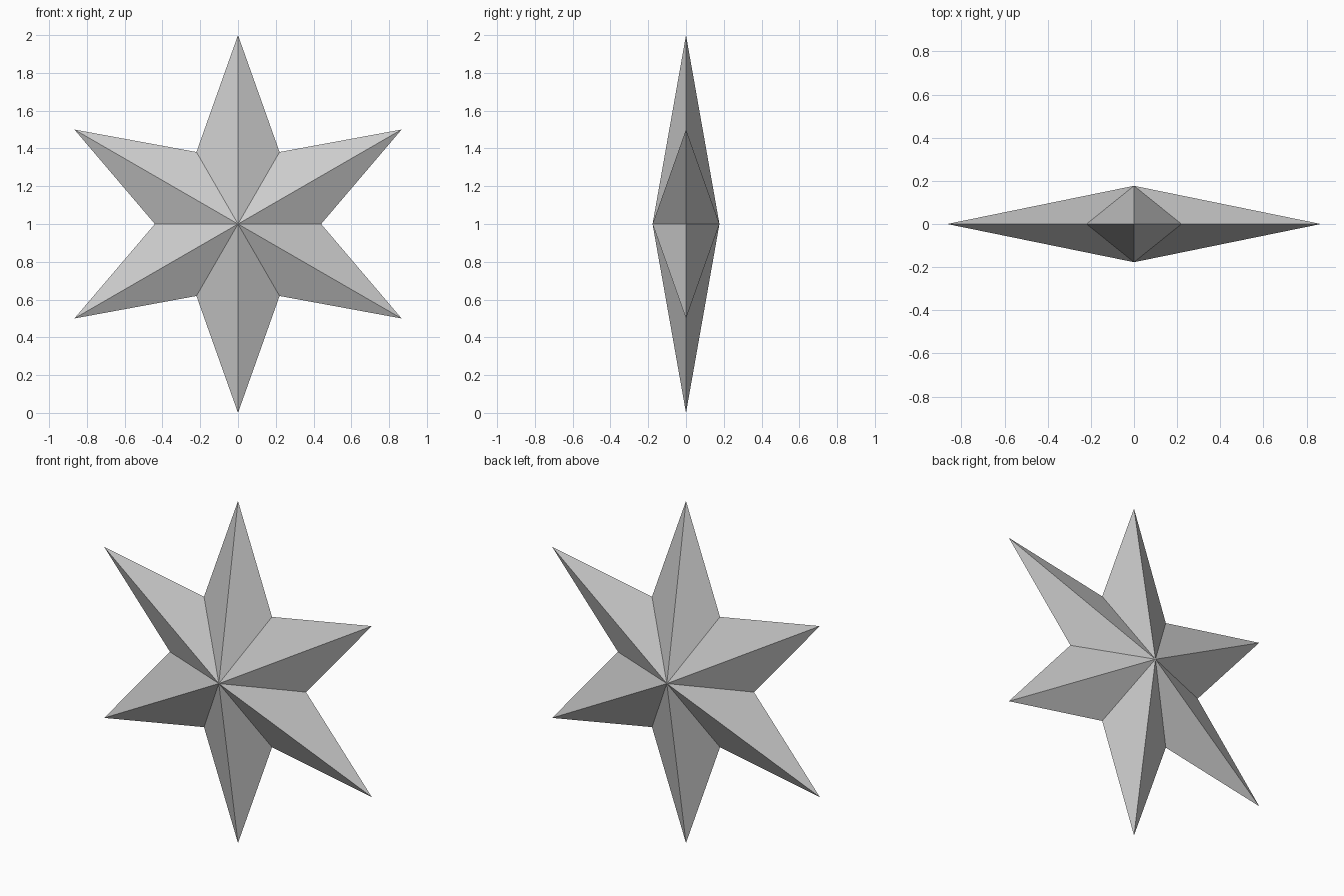
import bpy
import bmesh
from math import sin, cos, pi

POINTS = 6
OUTER, INNER, HALF_DEPTH = 1.0, 0.44, 0.177

cube = bpy.data.objects.get("Cube")
if cube:
    bpy.data.objects.remove(cube, do_unlink=True)

# Single plain grey
grey = bpy.data.materials.new("plain_grey")
grey.use_nodes = True
colour = (0.6, 0.6, 0.6, 1.0)
grey.diffuse_color = colour
grey.node_tree.nodes["Principled BSDF"].inputs["Base Color"].default_value = colour

# Star outline: alternating tips and notches, first tip straight up
bm = bmesh.new()
rim = []
for i in range(2 * POINTS):
    radius = INNER if i % 2 else OUTER
    angle = pi * i / POINTS
    rim.append(bm.verts.new((radius * sin(angle), 0, 1 + radius * cos(angle))))

# Front and back peaks, each fanned out to the rim
for y in (-HALF_DEPTH, HALF_DEPTH):
    peak = bm.verts.new((0, y, 1))
    for a, b in zip(rim, rim[1:] + rim[:1]):
        bm.faces.new((peak, a, b))
bmesh.ops.recalc_face_normals(bm, faces=bm.faces)

mesh = bpy.data.meshes.new("star")
bm.to_mesh(mesh)
bm.free()
mesh.materials.append(grey)
star = bpy.data.objects.new("star", mesh)
bpy.context.collection.objects.link(star)
